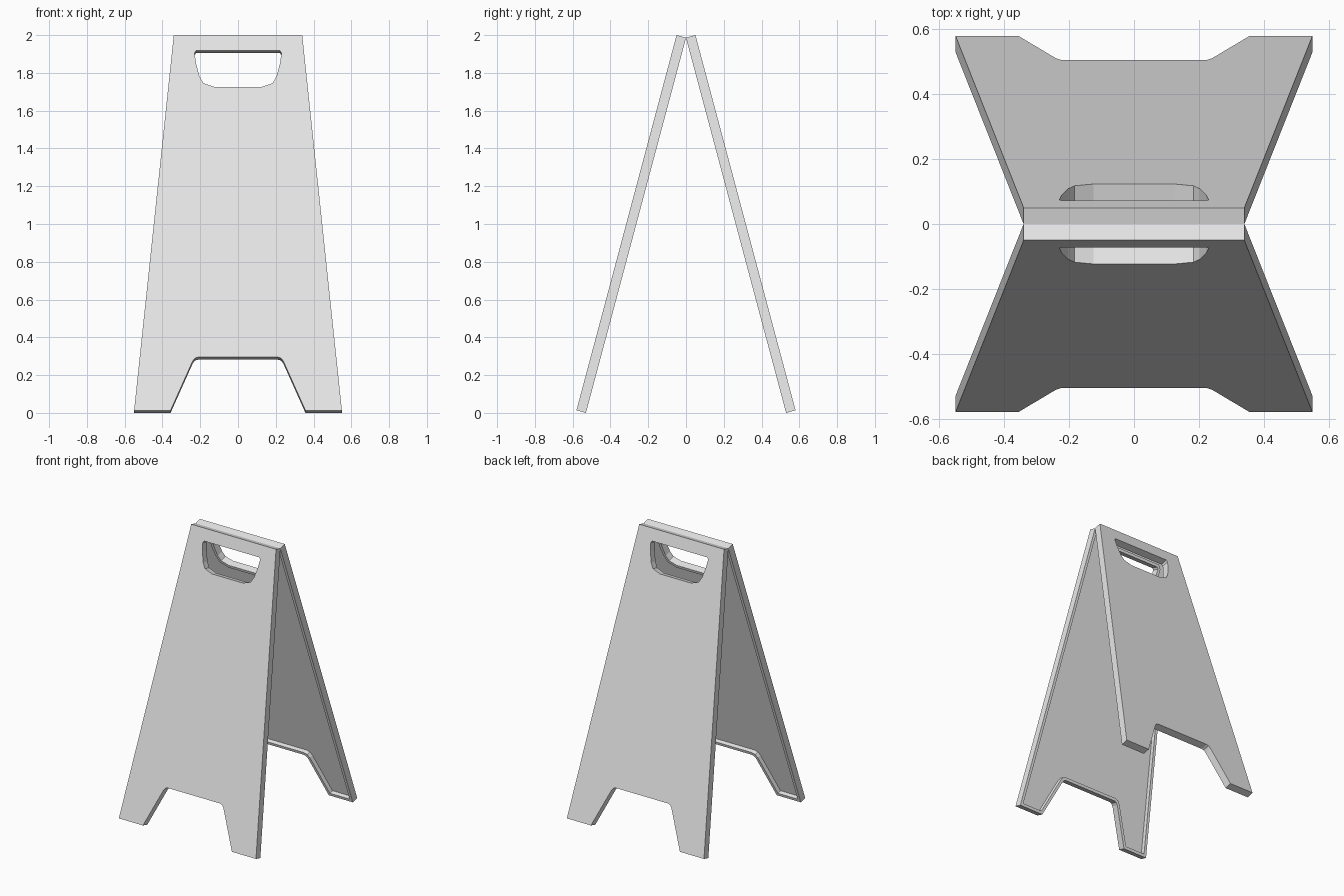
import bpy
import bmesh
from mathutils import Vector

THICKNESS = 0.052
RIM = 0.02
RECESS = 0.03

cube = bpy.data.objects.get("Cube")
if cube:
    bpy.data.objects.remove(cube, do_unlink=True)

plastic = bpy.data.materials.new("light grey plastic")
plastic.use_nodes = True
grey = (0.8, 0.8, 0.8, 1)
plastic.diffuse_color = grey
plastic.node_tree.nodes["Principled BSDF"].inputs["Base Color"].default_value = grey


def symmetric(half):
    """Complete a right-hand profile with its mirrored left half."""
    return [Vector(p) for p in half] + [Vector((-x, y)) for x, y in reversed(half)]


def inset(loop, width):
    """Mitre the loop towards its left, the side where the panel is solid."""
    result = []
    for i, p in enumerate(loop):
        a = (p - loop[i - 1]).normalized()
        b = (loop[(i + 1) % len(loop)] - p).normalized()
        na, nb = Vector((-a.y, a.x)), Vector((-b.y, b.x))
        result.append(p + (na + nb) * width / (1 + na.dot(nb)))
    return result


# Panel outline with foot notch, and the handle opening
outline = symmetric([(0.21, 0.292), (0.227, 0.287), (0.24, 0.27),
                     (0.357, 0), (0.55, 0), (0.34, 2.056)])
handle = symmetric([(0.222, 1.971), (0.23, 1.958), (0.222, 1.9),
                    (0.204, 1.83), (0.183, 1.793), (0.125, 1.772)])

# Axes of the leaning panel
base = Vector((0, -0.58, 0.0134))
up = Vector((0, 0.2578, 0.9662))
inward = Vector((0, 0.9662, -0.2578))


def build_panel(name, side):
    bm = bmesh.new()

    def ring(loop, depth):
        points = [base + Vector((p.x, 0, 0)) + up * p.y + inward * depth for p in loop]
        verts = [bm.verts.new((p.x * side, p.y * side, p.z)) for p in points]
        edges = [bm.edges.new((v, verts[i - 1])) for i, v in enumerate(verts)]
        return verts, edges

    front_edges, floor_edges = [], []
    for loop in (outline, handle):
        inner = inset(loop, RIM)
        # Outer face, edge wall, rim and recess wall
        rings = [ring(loop, 0), ring(loop, THICKNESS),
                 ring(inner, THICKNESS), ring(inner, THICKNESS - RECESS)]
        for (a, _), (b, _) in zip(rings, rings[1:]):
            for i in range(len(a)):
                bm.faces.new((a[i - 1], a[i], b[i], b[i - 1]))
        front_edges += rings[0][1]
        floor_edges += rings[-1][1]

    # Broad outer sheet and recessed inner sheet
    for edges in (front_edges, floor_edges):
        bmesh.ops.triangle_fill(bm, edges=edges, use_beauty=True)
    bmesh.ops.recalc_face_normals(bm, faces=bm.faces)

    mesh = bpy.data.meshes.new(name)
    bm.to_mesh(mesh)
    bm.free()
    mesh.materials.append(plastic)
    obj = bpy.data.objects.new(name, mesh)
    bpy.context.collection.objects.link(obj)


build_panel("front_panel", 1)
build_panel("back_panel", -1)
